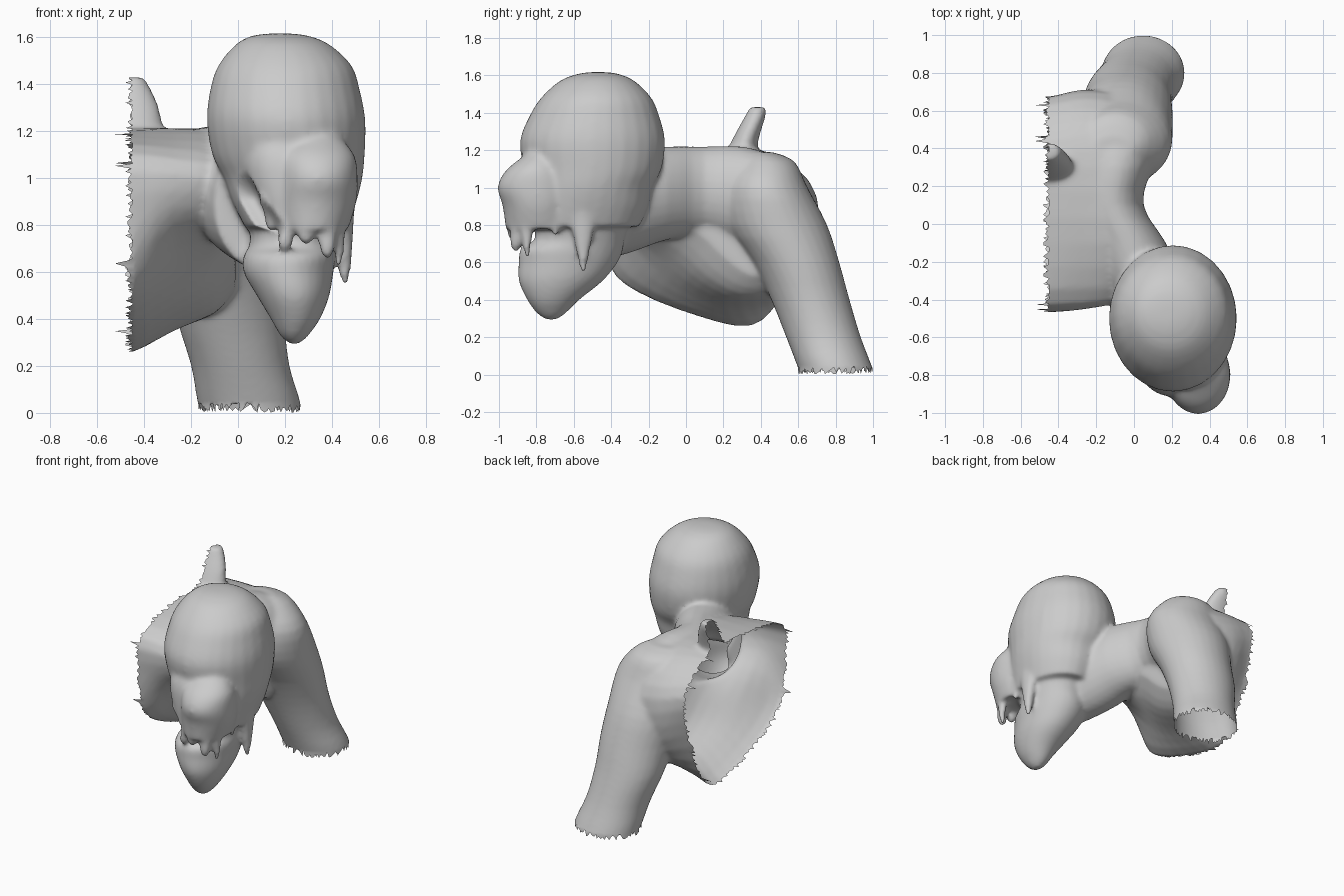
import bpy, bmesh, random
from math import sin, cos, tau
from mathutils import Vector

if "Cube" in bpy.data.objects:
    bpy.data.objects.remove(bpy.data.objects["Cube"])

random.seed(4)


def curve_points(pts, closed, k=3):
    """Catmull-Rom refinement of a list of vectors."""
    n, out = len(pts), []
    get = (lambda i: pts[i % n]) if closed else (lambda i: pts[max(0, min(n - 1, i))])
    for i in range(n if closed else n - 1):
        p0, p1, p2, p3 = get(i - 1), get(i), get(i + 1), get(i + 2)
        for s in range(k):
            t = s / k
            out.append(.5 * (2 * p1 + (p2 - p0) * t + (2 * p0 - 5 * p1 + 4 * p2 - p3) * t ** 2
                             + (3 * p1 - p0 - 3 * p2 + p3) * t ** 3))
    return out if closed else out + [pts[-1]]


def loft(bm, rings):
    """Skin closed rings with a smooth lengthwise curve and cap both ends."""
    cols = [curve_points([Vector(r[i]) for r in rings], False) for i in range(len(rings[0]))]
    rows = [[bm.verts.new(p) for p in r] for r in zip(*cols)]
    faces = [bm.faces.new(rows[0]), bm.faces.new(rows[-1])]
    n = len(rows[0])
    for a, b in zip(rows, rows[1:]):
        for i in range(n):
            j = (i + 1) % n
            faces.append(bm.faces.new((a[i], a[j], b[j], b[i])))
    bmesh.ops.recalc_face_normals(bm, faces=faces)


def stack(sections, n=28):
    """Horizontal ellipses: z, centre x, centre y, radius x, radius y."""
    return [[(cx + rx * cos(i * tau / n), cy + ry * sin(i * tau / n), z) for i in range(n)]
            for z, cx, cy, rx, ry in sections]


def row(sections, n=28):
    """Upright ellipses along y: y, centre x, centre z, radius x, radius z."""
    return [[(cx + rx * cos(i * tau / n), y, cz + rz * sin(i * tau / n)) for i in range(n)]
            for y, cx, cz, rx, rz in sections]


def finish(bm, name):
    me = bpy.data.meshes.new(name)
    bm.to_mesh(me)
    bm.free()
    ob = bpy.data.objects.new(name, me)
    bpy.context.collection.objects.link(ob)
    return ob


bm = bmesh.new()

# torso: outlines in the side plane, from the cut edge towards the right flank
cut = [(-.43, 1.10), (-.1, 1.19), (.3, 1.21), (.5, 1.16), (.67, 1.0), (.63, .72),
       (.51, .42), (.35, .26), (.07, .31), (-.26, .44), (-.41, .58), (-.46, .85)]
mid = [(-.42, 1.08), (-.1, 1.19), (.3, 1.21), (.54, 1.14), (.70, .95), (.68, .65),
       (.52, .42), (.3, .35), (.05, .43), (-.15, .56), (-.29, .70), (-.43, .88)]
flank = [(-.40, 1.05), (-.1, 1.18), (.3, 1.19), (.52, 1.12), (.68, .92), (.66, .62),
         (.5, .45), (.3, .43), (.12, .52), (-.03, .66), (-.18, .74), (-.36, .86)]
tip = [(-.3, 1.0), (-.1, 1.08), (.3, 1.1), (.48, 1.04), (.6, .9), (.6, .7),
       (.5, .55), (.36, .53), (.22, .62), (.07, .76), (-.1, .82), (-.26, .9)]
loft(bm, [curve_points([Vector((x, y, z)) for y, z in o], True)
          for x, o in ((-.75, cut), (-.6, cut), (-.45, cut), (-.27, mid), (-.1, flank), (-.01, tip))])

# neck
loft(bm, row([(-.5, .12, .88, .22, .28), (-.3, .04, .93, .22, .28), (-.1, -.03, .97, .2, .25),
              (.1, -.12, .98, .17, .24), (.3, -.1, .95, .2, .27), (.45, -.1, .9, .28, .28)]))

# hip and leg
loft(bm, stack([(1.19, -.11, .4, .1, .06), (1.14, -.1, .43, .18, .15), (1.0, -.08, .43, .27, .22),
                (.8, -.065, .49, .27, .265), (.6, -.04, .59, .245, .23), (.4, -.03, .665, .23, .21),
                (.2, .01, .735, .21, .2), (.03, .05, .8, .22, .2), (-.15, .08, .86, .2, .2)]))

# skull
loft(bm, stack([(1.617, .18, -.47, .04, .04), (1.607, .18, -.47, .12, .11), (1.57, .19, -.475, .2, .2),
                (1.48, .2, -.48, .285, .295), (1.38, .2, -.49, .318, .348), (1.25, .205, -.5, .338, .388),
                (1.1, .215, -.5, .325, .37), (1.0, .235, -.52, .295, .34), (.9, .24, -.54, .265, .34),
                (.79, .25, -.57, .22, .32)]))
# snout, with the left cheek beside it
loft(bm, stack([(1.2, .33, -.76, .07, .07), (1.16, .33, -.78, .12, .1), (1.09, .335, -.8, .165, .165),
                (1.0, .34, -.8, .17, .208), (.9, .33, -.79, .175, .19), (.78, .32, -.78, .15, .185)]))
loft(bm, stack([(1.25, .19, -.72, .1, .1), (1.1, .19, -.75, .16, .15), (.95, .21, -.76, .16, .155),
                (.8, .24, -.77, .12, .14)]))
# lower jaw, narrow at the mouth line
loft(bm, stack([(.85, .25, -.55, .2, .26), (.72, .235, -.57, .185, .24), (.67, .22, -.61, .197, .275),
                (.6, .215, -.63, .192, .265), (.5, .235, -.67, .155, .225), (.4, .245, -.71, .105, .14),
                (.33, .24, -.72, .06, .08), (.293, .24, -.72, .02, .03)]))
# tail stub, halved by the cut
loft(bm, stack([(1.1, -.45, .29, .18, .12), (1.2, -.45, .3, .135, .08), (1.3, -.45, .335, .115, .065),
                (1.38, -.45, .37, .08, .055), (1.43, -.45, .385, .05, .045)]))

# side fang and ragged lip points: x, y, base height, tip height, radius x, radius y
for x, y, top, end, rx, ry in ((.455, -.55, .95, .55, .045, .085), (.2, -.88, .92, .69, .06, .035),
                               (.29, -.92, .9, .72, .06, .035), (.38, -.91, .9, .66, .055, .035),
                               (.43, -.85, .9, .63, .035, .05), (.44, -.7, .92, .74, .035, .08),
                               (.12, -.85, .92, .77, .05, .035)):
    h = top - end
    loft(bm, stack([(top, x, y, rx, ry), (top - .4 * h, x, y, rx * .85, ry * .75),
                    (end + .15 * h, x, y, rx * .6, rx * .6), (end, x, y, .015, .015)], 12))

# fuse the parts into one skin
raw = finish(bm, "raw_parts")
rem = raw.modifiers.new("fuse", 'REMESH')
rem.mode = 'VOXEL'
rem.voxel_size = .015
sm = raw.modifiers.new("soften", 'SMOOTH')
sm.factor = .5
sm.iterations = 9
dg = bpy.context.evaluated_depsgraph_get()
bm = bmesh.new()
bm.from_mesh(bpy.data.meshes.new_from_object(raw.evaluated_get(dg)))
bpy.data.objects.remove(raw)

# open corner of the mouth, pressed into the left cheek
a, b = Vector((.03, -.78, .94)), Vector((.13, -.86, .78))
core = Vector((.26, -.5, .8))
for v in bm.verts:
    t = max(0, min(1, (v.co - a).dot(b - a) / (b - a).length_squared))
    d = (v.co - a.lerp(b, t)).length
    if d < .08:
        v.co += (core - v.co).normalized() * .07 * (1 - (d / .08) ** 2)

# slice open at the left side and under the foot
for co, no in (((-.45, 0, 0), (-1, 0, 0)), ((0, 0, .035), (0, 0, -1))):
    bmesh.ops.bisect_plane(bm, geom=bm.verts[:] + bm.edges[:] + bm.faces[:],
                           plane_co=co, plane_no=no, clear_outer=True)
# ragged torn edges, with a few long shreds
for v in bm.verts:
    if v.is_boundary:
        if v.co.z < .05:
            v.co.z += random.uniform(-.035, .01)
        else:
            v.co.x -= random.choice((0, 0, 0, .005, .01, .015, .02, .03))
            if random.random() < .02:
                v.co.x = -.525
for f in bm.faces:
    f.smooth = True
finish(bm, "creature_body")
